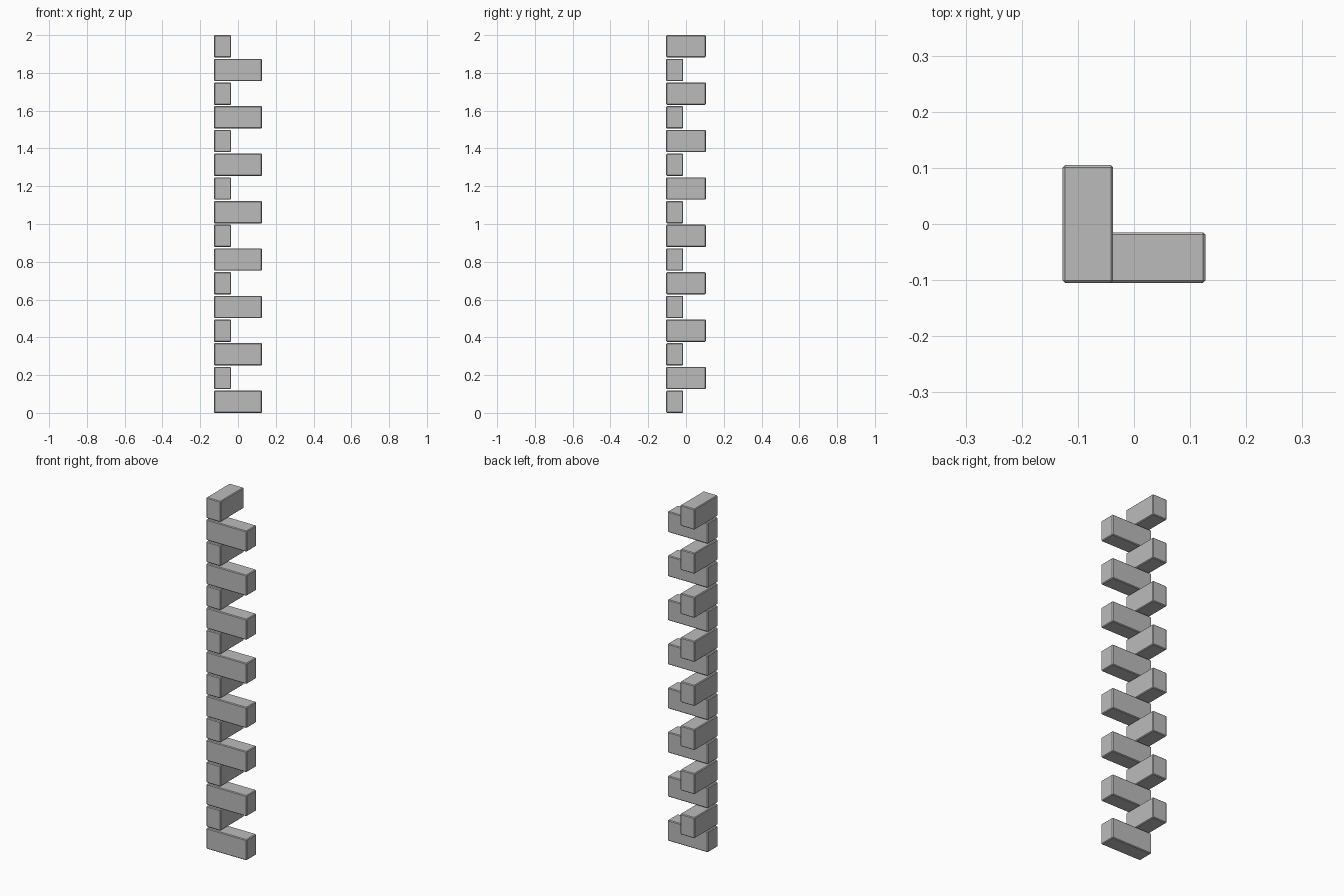
import bpy
import bmesh
from mathutils import Matrix, Vector

cube = bpy.data.objects.get("Cube")
if cube:
    bpy.data.objects.remove(cube, do_unlink=True)

# Plain grey stone
stone = bpy.data.materials.new("grey_stone")
stone.use_nodes = True
grey = (0.5, 0.5, 0.5, 1.0)
stone.diffuse_color = grey
stone.node_tree.nodes["Principled BSDF"].inputs["Base Color"].default_value = grey

COUNT = 16
HEIGHT = 0.118
PITCH = (2.0 - HEIGHT) / (COUNT - 1)
CORNER = Vector((-0.127, -0.105, 0.0))


def add_block(name, size, z):
    """Chamfered block whose front right bottom corner is on the shared corner line."""
    bm = bmesh.new()
    centre = CORNER + Vector(size) / 2 + Vector((0, 0, z))
    matrix = Matrix.Translation(centre) @ Matrix.Diagonal((*size, 1))
    bmesh.ops.create_cube(bm, size=1, matrix=matrix)
    bmesh.ops.bevel(bm, geom=bm.edges[:], offset=0.004, segments=1, affect='EDGES')
    mesh = bpy.data.meshes.new(name)
    bm.to_mesh(mesh)
    bm.free()
    mesh.materials.append(stone)
    bpy.context.collection.objects.link(bpy.data.objects.new(name, mesh))


# Corner stones laid alternately along the front and along the side
for i in range(COUNT):
    if i % 2 == 0:
        add_block(f"front_stone_{i // 2 + 1}", (0.254, 0.09, HEIGHT), i * PITCH)
    else:
        add_block(f"side_stone_{i // 2 + 1}", (0.09, 0.21, HEIGHT), i * PITCH)
